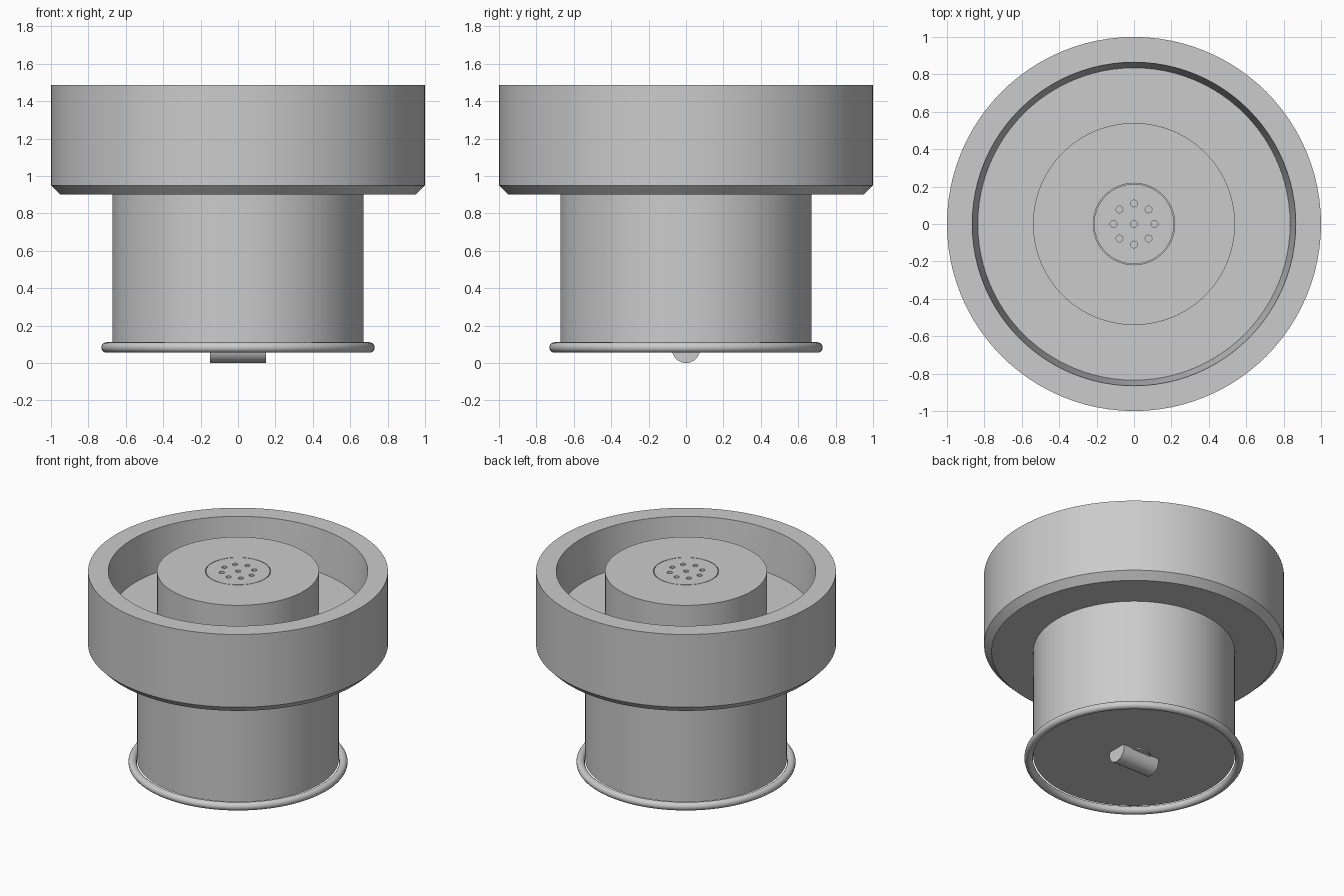
import bpy
import bmesh
import math
from mathutils import Matrix

cube = bpy.data.objects.get("Cube")
if cube:
    bpy.data.objects.remove(cube, do_unlink=True)

# Single material
grey = bpy.data.materials.new("light_grey")
grey.use_nodes = True
tone = (0.6, 0.6, 0.6, 1)
grey.diffuse_color = tone
grey.node_tree.nodes["Principled BSDF"].inputs["Base Color"].default_value = tone


def add_object(name, bm):
    bmesh.ops.recalc_face_normals(bm, faces=bm.faces)
    mesh = bpy.data.meshes.new(name)
    bm.to_mesh(mesh)
    bm.free()
    mesh.materials.append(grey)
    obj = bpy.data.objects.new(name, mesh)
    bpy.context.collection.objects.link(obj)
    return obj


def smooth(obj):
    bpy.ops.object.select_all(action="DESELECT")
    obj.select_set(True)
    bpy.context.view_layer.objects.active = obj
    bpy.ops.object.shade_smooth_by_angle(angle=math.radians(30))


def revolve(name, profile, closed=False, steps=96):
    """Spin an (r, z) profile around the vertical axis."""
    bm = bmesh.new()
    verts = [bm.verts.new((r, 0, z)) for r, z in profile]
    pairs = list(zip(verts, verts[1:]))
    if closed:
        pairs.append((verts[-1], verts[0]))
    edges = [bm.edges.new(p) for p in pairs]
    bmesh.ops.spin(bm, geom=verts + edges, cent=(0, 0, 0), axis=(0, 0, 1),
                   angle=math.tau, steps=steps)
    bmesh.ops.remove_doubles(bm, verts=bm.verts, dist=0.0005)
    obj = add_object(name, bm)
    smooth(obj)
    return obj


def add_cylinder(bm, radius, depth, matrix, sides):
    bmesh.ops.create_cone(bm, cap_ends=True, segments=sides, radius1=radius,
                          radius2=radius, depth=depth, matrix=matrix)


TOP = 1.485
FLOOR = 1.18

# Pedestal, basin and raised centre column in one turned body
revolve("basin_and_pedestal", [
    (0, 0.1), (0.672, 0.1), (0.672, 0.9), (0.95, 0.9), (1, 0.95),
    (1, TOP), (0.865, TOP), (0.835, FLOOR), (0.54, FLOOR), (0.54, TOP),
    (0.218, TOP), (0.218, TOP - 0.1), (0, TOP - 0.1)])

# Rounded ring around the foot
tube = 0.028
revolve("foot_ring", [
    (0.703 + tube * math.cos(a), 0.083 + tube * math.sin(a))
    for a in (math.tau * i / 16 for i in range(16))], closed=True)

# Shallow boss and horizontal pipe under the base
revolve("base_boss", [(0, 0.09), (0.11, 0.09), (0.11, 0.11), (0, 0.11)], steps=48)
bm = bmesh.new()
add_cylinder(bm, 0.075, 0.3, Matrix.Translation((0, 0, 0.075))
             @ Matrix.Rotation(math.pi / 2, 4, "Y"), 48)
smooth(add_object("base_pipe", bm))

# Nozzle plate with one centre hole and a ring of eight
bm = bmesh.new()
add_cylinder(bm, 0.214, 0.1, Matrix.Translation((0, 0, TOP - 0.05)), 96)
plate = add_object("nozzle_plate", bm)

bm = bmesh.new()
spots = [(0, 0)] + [(0.11 * math.cos(i * math.pi / 4), 0.11 * math.sin(i * math.pi / 4))
                    for i in range(8)]
for x, y in spots:
    add_cylinder(bm, 0.018, 0.1, Matrix.Translation((x, y, TOP)), 24)
cutter = add_object("hole_cutter", bm)
cutter.hide_render = True

holes = plate.modifiers.new("holes", "BOOLEAN")
holes.operation = "DIFFERENCE"
holes.solver = "EXACT"
holes.object = cutter
bpy.context.view_layer.objects.active = plate
bpy.ops.object.modifier_apply(modifier="holes")
bpy.data.objects.remove(cutter, do_unlink=True)
smooth(plate)
